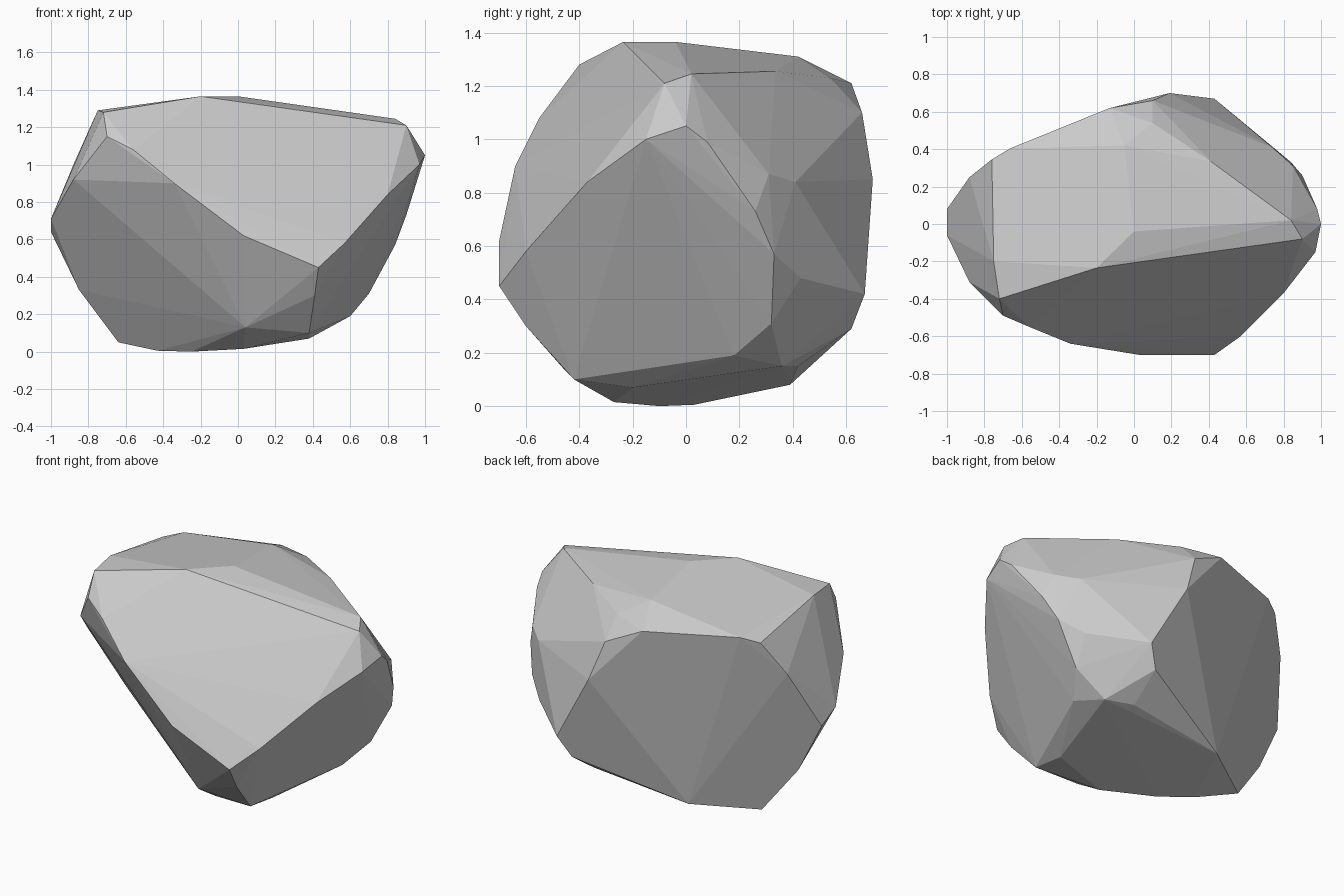
import bpy, bmesh

# Corner points of the chipped boulder, grouped by region
top_rim = [(-.2, -.235, 1.365), (0, -.04, 1.365), (.84, .02, 1.245), (.41, .335, 1.255),
           (-.05, .42, 1.31), (-.75, -.2, 1.29), (-.72, -.4, 1.28), (.1, .54, 1.23),
           (-.13, .62, 1.21), (-.66, .405, 1.23), (-.76, .345, 1.2)]
front_ridge = [(-.7, -.49, 1.15), (-.56, -.55, 1.08), (-.34, -.64, .9), (.03, -.7, .62),
               (.43, -.7, .45), (.57, -.6, .58), (.8, -.37, .84), (.97, -.15, 1.0),
               (.9, -.08, 1.21)]
right_tip = [(1, 0, 1.05), (.98, .08, .99), (.9, .26, .73), (.85, .31, .87), (.84, .33, .57),
             (.72, .43, .48), (.62, .5, .455), (.7, .32, .31), (.6, .18, .19)]
back = [(.19, .7, .85), (.74, .41, .84), (.1, .66, 1.1), (.43, .67, .42), (.36, .62, .29)]
left_tip = [(-1, .08, .64), (-1, -.06, .71), (-.88, .25, 1.0), (-.88, -.31, .92),
            (-.85, .1, .33)]
base = [(-.64, .16, .05), (-.43, .03, .005), (-.25, -.1, 0), (.03, -.27, .015),
        (-.29, .39, .08), (.35, .42, .15), (.52, .36, .15), (.38, -.2, .07),
        (.38, -.42, .1), (.41, -.6, .3), (.04, -.45, .13)]

# Wrap the corners in a convex hull with flat facets
bm = bmesh.new()
for p in top_rim + front_ridge + right_tip + back + left_tip + base:
    bm.verts.new(p)
hull = bmesh.ops.convex_hull(bm, input=bm.verts[:])
loose = {g for g in hull["geom_interior"] + hull["geom_unused"] if isinstance(g, bmesh.types.BMVert)}
bmesh.ops.delete(bm, geom=list(loose), context='VERTS')
bmesh.ops.dissolve_limit(bm, angle_limit=.03, verts=bm.verts[:], edges=bm.edges[:])
bmesh.ops.recalc_face_normals(bm, faces=bm.faces[:])

mesh = bpy.data.meshes.new("boulder")
bm.to_mesh(mesh)
bm.free()
boulder = bpy.data.objects.new("boulder", mesh)
bpy.context.collection.objects.link(boulder)
